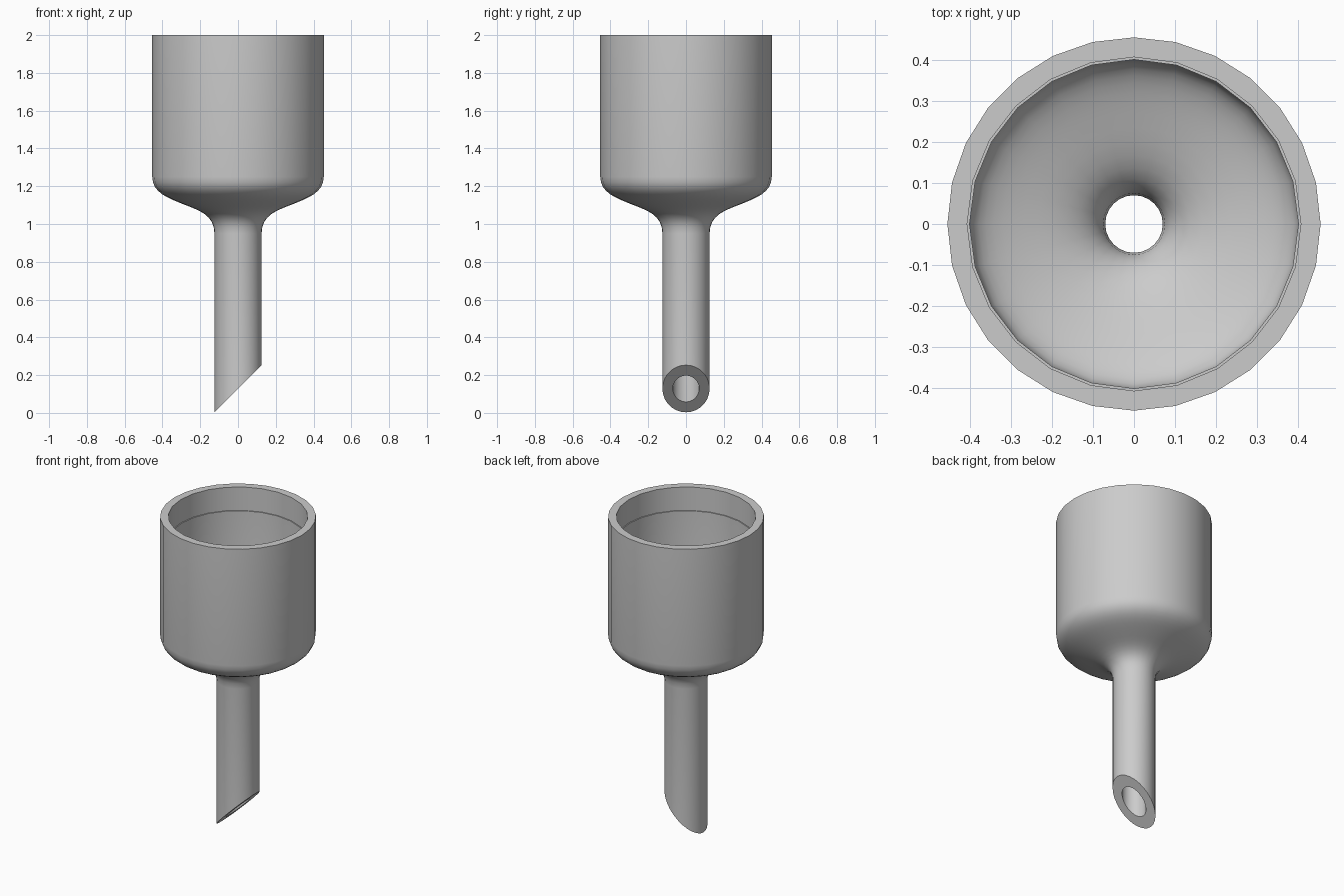
import bpy, bmesh, math
from mathutils import Vector
from mathutils.geometry import interpolate_bezier

cube = bpy.data.objects.get("Cube")
if cube:
    bpy.data.objects.remove(cube, do_unlink=True)

grey = bpy.data.materials.new("light_grey")
grey.use_nodes = True
grey.diffuse_color = (0.6, 0.6, 0.6, 1)
grey.node_tree.nodes["Principled BSDF"].inputs["Base Color"].default_value = (0.6, 0.6, 0.6, 1)


def bend(*points):
    """Points (radius, height) along one Bezier bend."""
    a, ha, hb, b = (Vector((r, z, 0)) for r, z in points)
    return [(p.x, p.y) for p in interpolate_bezier(a, ha, hb, b, 9)]


def lathe(bm, profile, sides):
    """Revolve a profile; the last ring follows the slanted tip. Returns end edges."""
    rings = []
    for i, (r, z) in enumerate(profile):
        ring = []
        for k in range(sides):
            a = 2 * math.pi * k / sides
            x, y = r * math.cos(a), r * math.sin(a)
            height = x + 0.128 if i == len(profile) - 1 else z
            ring.append(bm.verts.new((x, y, height)))
        rings.append(ring)
    for upper, lower in zip(rings, rings[1:]):
        for k in range(sides):
            n = (k + 1) % sides
            bm.faces.new((upper[k], lower[k], lower[n], upper[n]))
    return [[bm.edges.get((ring[k], ring[(k + 1) % sides])) for k in range(sides)]
            for ring in (rings[0], rings[-1])]


bm = bmesh.new()

# Outer skin: straight cup, rounded shoulder, stem
outer = [(0.454, 2.0)]
outer += bend((0.454, 1.25), (0.454, 1.165), (0.37, 1.138), (0.29, 1.105))
outer += bend((0.29, 1.105), (0.21, 1.073), (0.125, 1.05), (0.125, 0.95))[1:]
outer += [(0.125, 0)]
outer_ends = lathe(bm, outer, 28)

# Inner skin: shallow ledge below the rim, sloping floor, bore
inner = [(0.406, 2.0), (0.406, 1.85), (0.4, 1.85)]
inner += bend((0.4, 1.26), (0.4, 1.205), (0.34, 1.18), (0.27, 1.153))
inner += bend((0.27, 1.153), (0.18, 1.118), (0.07, 1.09), (0.07, 0.97))[1:]
inner += [(0.07, 0)]
inner_ends = lathe(bm, inner, 24)

# Flat rim at the top and slanted ring at the tip
for a, b in zip(outer_ends, inner_ends):
    bmesh.ops.triangle_fill(bm, edges=a + b, use_beauty=True)
bmesh.ops.recalc_face_normals(bm, faces=bm.faces)

mesh = bpy.data.meshes.new("funnel")
bm.to_mesh(mesh)
bm.free()
mesh.materials.append(grey)
funnel = bpy.data.objects.new("funnel", mesh)
bpy.context.collection.objects.link(funnel)
bpy.ops.object.select_all(action="DESELECT")
funnel.select_set(True)
bpy.context.view_layer.objects.active = funnel
bpy.ops.object.shade_smooth_by_angle(angle=math.radians(35))
